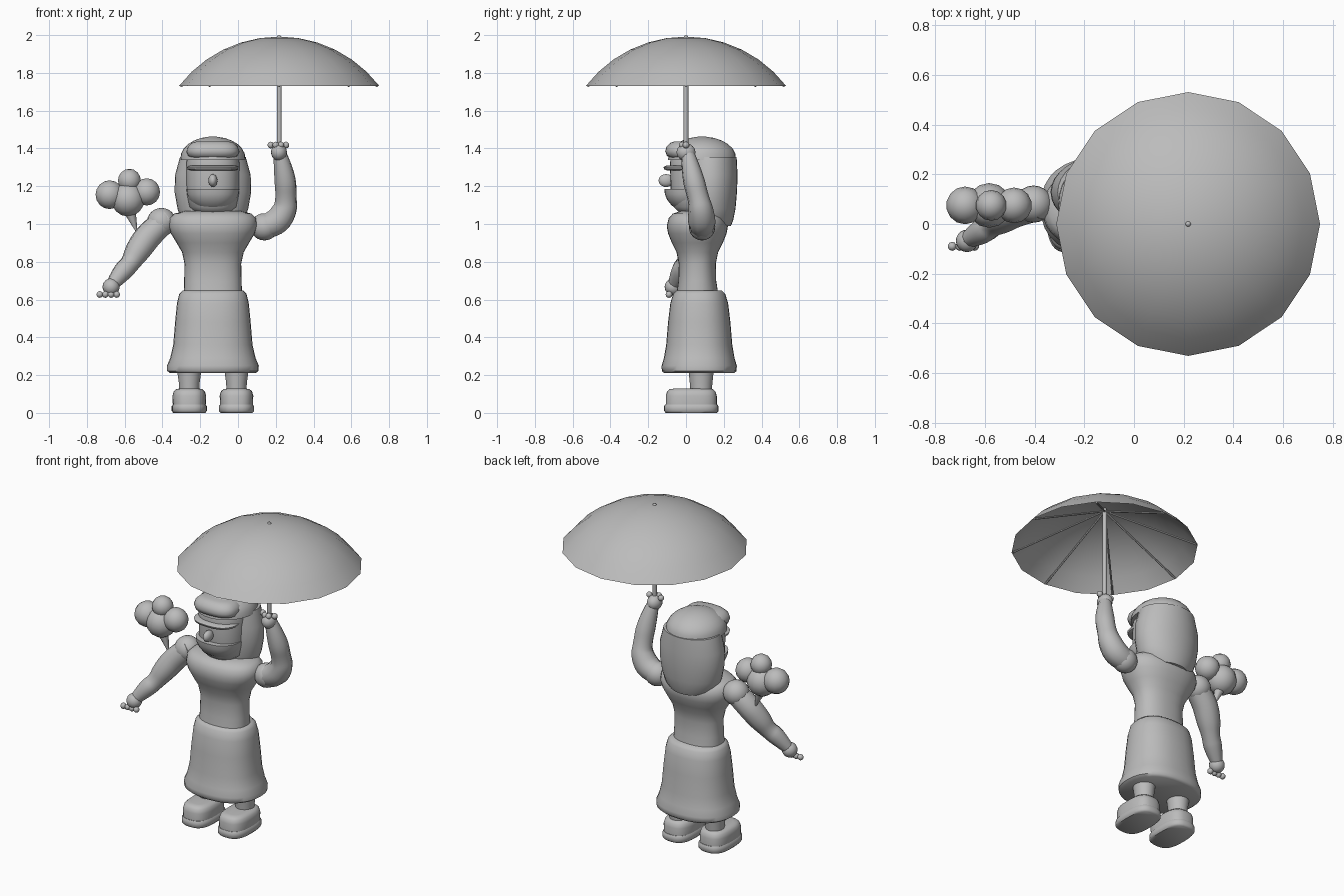
import bpy, bmesh, math
from mathutils import Vector

cube = bpy.data.objects.get("Cube")
if cube:
    bpy.data.objects.remove(cube)

clay = bpy.data.materials.new("plain_grey")
clay.use_nodes = True
GREY = (0.5, 0.5, 0.5, 1)
clay.diffuse_color = GREY
clay.node_tree.nodes["Principled BSDF"].inputs["Base Color"].default_value = GREY

BODY_X = -0.133
BODY_Y = 0.07


def finish(obj, angle=50):
    if not obj.data.materials:
        obj.data.materials.append(clay)
    bpy.ops.object.select_all(action='DESELECT')
    obj.select_set(True)
    bpy.context.view_layer.objects.active = obj
    bpy.ops.object.shade_smooth_by_angle(angle=math.radians(angle))
    return obj


def from_bmesh(name, bm, angle=50):
    bmesh.ops.recalc_face_normals(bm, faces=bm.faces)
    mesh = bpy.data.meshes.new(name)
    bm.to_mesh(mesh)
    bm.free()
    obj = bpy.data.objects.new(name, mesh)
    bpy.context.collection.objects.link(obj)
    return finish(obj, angle)


def loft(name, rings, x=BODY_X, y=BODY_Y, power=2.0, sides=32, angle=50):
    """Stack of rounded rings, each (z, half width, half depth)."""
    bm = bmesh.new()
    loops = []
    for z, hx, hy in rings:
        loop = []
        for i in range(sides):
            a = math.tau * i / sides
            c, s = math.cos(a), math.sin(a)
            px = math.copysign(abs(c) ** (2 / power), c) * hx
            py = math.copysign(abs(s) ** (2 / power), s) * hy
            loop.append(bm.verts.new((x + px, y + py, z)))
        loops.append(loop)
    for low, high in zip(loops, loops[1:]):
        for i in range(sides):
            j = (i + 1) % sides
            bm.faces.new((low[i], low[j], high[j], high[i]))
    bm.faces.new(loops[0])
    bm.faces.new(loops[-1])
    return from_bmesh(name, bm, angle)


def ball(name, centre, size, seg=20, rings=12):
    bpy.ops.mesh.primitive_uv_sphere_add(segments=seg, ring_count=rings, radius=1, location=centre)
    obj = bpy.context.object
    obj.name = name
    obj.scale = size if isinstance(size, tuple) else (size,) * 3
    return finish(obj, 70)


def rod(name, start, end, r1, r2, seg=10):
    start, end = Vector(start), Vector(end)
    axis = end - start
    bpy.ops.mesh.primitive_cone_add(vertices=seg, radius1=r1, radius2=r2, depth=axis.length,
                                    location=(start + end) / 2)
    obj = bpy.context.object
    obj.name = name
    obj.rotation_euler = axis.to_track_quat('Z', 'Y').to_euler()
    return finish(obj)


def limb(name, path):
    """Tapered tube through (x, y, z, radius) points."""
    curve = bpy.data.curves.new(name, 'CURVE')
    curve.dimensions = '3D'
    curve.bevel_depth = 1
    curve.bevel_resolution = 3
    curve.use_fill_caps = True
    spline = curve.splines.new('NURBS')
    spline.points.add(len(path) - 1)
    for point, (x, y, z, r) in zip(spline.points, path):
        point.co = (x, y, z, 1)
        point.radius = r
    spline.use_endpoint_u = True
    spline.order_u = 3
    spline.resolution_u = 5
    obj = bpy.data.objects.new(name, curve)
    bpy.context.collection.objects.link(obj)
    bpy.ops.object.select_all(action='DESELECT')
    obj.select_set(True)
    bpy.context.view_layer.objects.active = obj
    bpy.ops.object.convert(target='MESH')
    return finish(bpy.context.object)


# Legs and shoes
for side, sign in (("right", -1), ("left", 1)):
    x = BODY_X + sign * 0.125
    loft(side + "_leg", [(0.1, 0.052, 0.055), (0.16, 0.055, 0.06), (0.3, 0.075, 0.075)], x, 0.08)
    loft(side + "_sole", [(0, 0.085, 0.135), (0.01, 0.093, 0.144), (0.035, 0.093, 0.144),
                          (0.045, 0.087, 0.138)], x, 0.028, 2.8)
    loft(side + "_shoe", [(0.04, 0.087, 0.135), (0.09, 0.089, 0.135), (0.113, 0.083, 0.128),
                          (0.125, 0.07, 0.115), (0.129, 0.05, 0.09)], x, 0.028, 2.8)

# Skirt and torso
loft("skirt", [(0.21, 0.225, 0.185), (0.222, 0.242, 0.198), (0.25, 0.243, 0.199), (0.29, 0.226, 0.187),
               (0.36, 0.21, 0.175), (0.48, 0.2, 0.165), (0.58, 0.19, 0.153), (0.63, 0.178, 0.138),
               (0.648, 0.16, 0.12)], power=2.3)
loft("torso", [(0.6, 0.155, 0.115), (0.7, 0.152, 0.1), (0.79, 0.15, 0.098), (0.85, 0.163, 0.11),
               (0.9, 0.192, 0.135), (0.95, 0.222, 0.155), (0.99, 0.235, 0.162), (1.03, 0.23, 0.152),
               (1.055, 0.205, 0.13), (1.068, 0.15, 0.09)], y=0.06, power=2.3)

# Head and face
loft("head", [(1.05, 0.08, 0.08), (1.09, 0.125, 0.12), (1.16, 0.14, 0.135), (1.32, 0.142, 0.14),
              (1.39, 0.13, 0.13), (1.43, 0.09, 0.1)], y=0.055, power=2.3)
loft("jaw", [(1.06 + 0.125 * (1 - math.cos(t)), 0.14 * math.sin(t), 0.14 * math.sin(t))
             for t in (0.2, 0.5, 0.8, 1.1, 1.35, math.pi / 2)], y=0.025, power=2.3)
ball("nose", (BODY_X, -0.105, 1.23), (0.024, 0.04, 0.034))
loft("brow", [(1.284, 0.12, 0.1), (1.29, 0.134, 0.114), (1.302, 0.137, 0.118), (1.31, 0.12, 0.1)],
     y=-0.002, power=2.6)
loft("fringe", [(1.35, 0.11, 0.07), (1.36, 0.132, 0.093), (1.385, 0.14, 0.102), (1.41, 0.132, 0.095),
                (1.43, 0.11, 0.075), (1.438, 0.08, 0.05)], y=-0.008, power=2.6)

# Hair: rounded crown with a long fall behind the face
loft("hair_crown", [(1.34, 0.172, 0.18)] +
     [(1.35 + 0.113 * math.sin(t), 0.172 * math.cos(t), 0.18 * math.cos(t))
      for t in (0.2, 0.45, 0.7, 0.95, 1.2, 1.45)], y=0.085, angle=60)
hair = loft("hair_fall", [(0.99, 0.135, 0.11), (1.02, 0.165, 0.122), (1.08, 0.187, 0.134),
                          (1.17, 0.203, 0.142), (1.26, 0.2, 0.145), (1.355, 0.174, 0.14)], y=0.128)

# Arms with puffed sleeves, fists and fingers
ball("right_sleeve", (-0.405, 0.08, 1.01), (0.077, 0.075, 0.075))
limb("right_arm", [(-0.37, 0.08, 1.03, 0.065), (-0.46, 0.07, 0.96, 0.074), (-0.53, 0.03, 0.86, 0.07),
                   (-0.57, 0.0, 0.79, 0.05), (-0.61, -0.03, 0.75, 0.056), (-0.665, -0.06, 0.68, 0.035)])
ball("right_hand", (-0.672, -0.068, 0.667), 0.045)
ball("left_sleeve", (0.14, 0.085, 0.985), (0.075, 0.07, 0.072))
limb("left_arm", [(0.1, 0.085, 0.98, 0.06), (0.19, 0.085, 0.99, 0.075), (0.25, 0.08, 1.07, 0.068),
                  (0.255, 0.065, 1.14, 0.055), (0.25, 0.035, 1.25, 0.06), (0.222, 0.01, 1.37, 0.036)])
ball("left_hand", (0.217, 0.0, 1.38), (0.042, 0.05, 0.046))
for i in range(4):
    ball("right_finger", (-0.732 + 0.03 * i, -0.09, 0.627), 0.018, 10, 6)
    ball("left_finger", (0.173 + 0.027 * i, -0.02 if i in (1, 2) else 0, 1.418), 0.018, 10, 6)

# Puffy bouquet
for x, z, r in ((-0.68, 1.155, 0.076), (-0.575, 1.23, 0.062), (-0.483, 1.17, 0.072), (-0.583, 1.13, 0.09)):
    ball("bouquet_puff", (x, 0.075, z), r, 14, 8)
rod("bouquet_stem", (-0.57, 0.075, 1.06), (-0.533, 0.075, 0.95), 0.03, 0.002)

# Umbrella: open spherical cap, ribs, pole and tip
UX, RIM, LOW, RISE = 0.218, 0.531, 1.73, 0.262
radius = (RIM ** 2 + RISE ** 2) / (2 * RISE)
half = math.asin(RIM / radius)
bm = bmesh.new()
profile = [bm.verts.new((UX + radius * math.sin(half * i / 6), 0,
                         LOW + RISE - radius * (1 - math.cos(half * i / 6)))) for i in range(7)]
edges = [bm.edges.new(pair) for pair in zip(profile, profile[1:])]
bmesh.ops.spin(bm, geom=profile + edges, cent=(UX, 0, 0), axis=(0, 0, 1),
               angle=math.tau, steps=16, use_duplicate=False)
bmesh.ops.remove_doubles(bm, verts=bm.verts, dist=0.001)
from_bmesh("umbrella_canopy", bm)
for i in range(8):
    a = math.tau * i / 8
    rod("umbrella_rib", (UX, 0, 1.975),
        (UX + 0.523 * math.cos(a), 0.523 * math.sin(a), 1.73), 0.006, 0.006, 6)
rod("umbrella_pole", (UX, 0, 1.36), (UX, 0, 1.985), 0.013, 0.013)
ball("umbrella_tip", (UX, 0, 1.988), 0.012, 8, 6)
